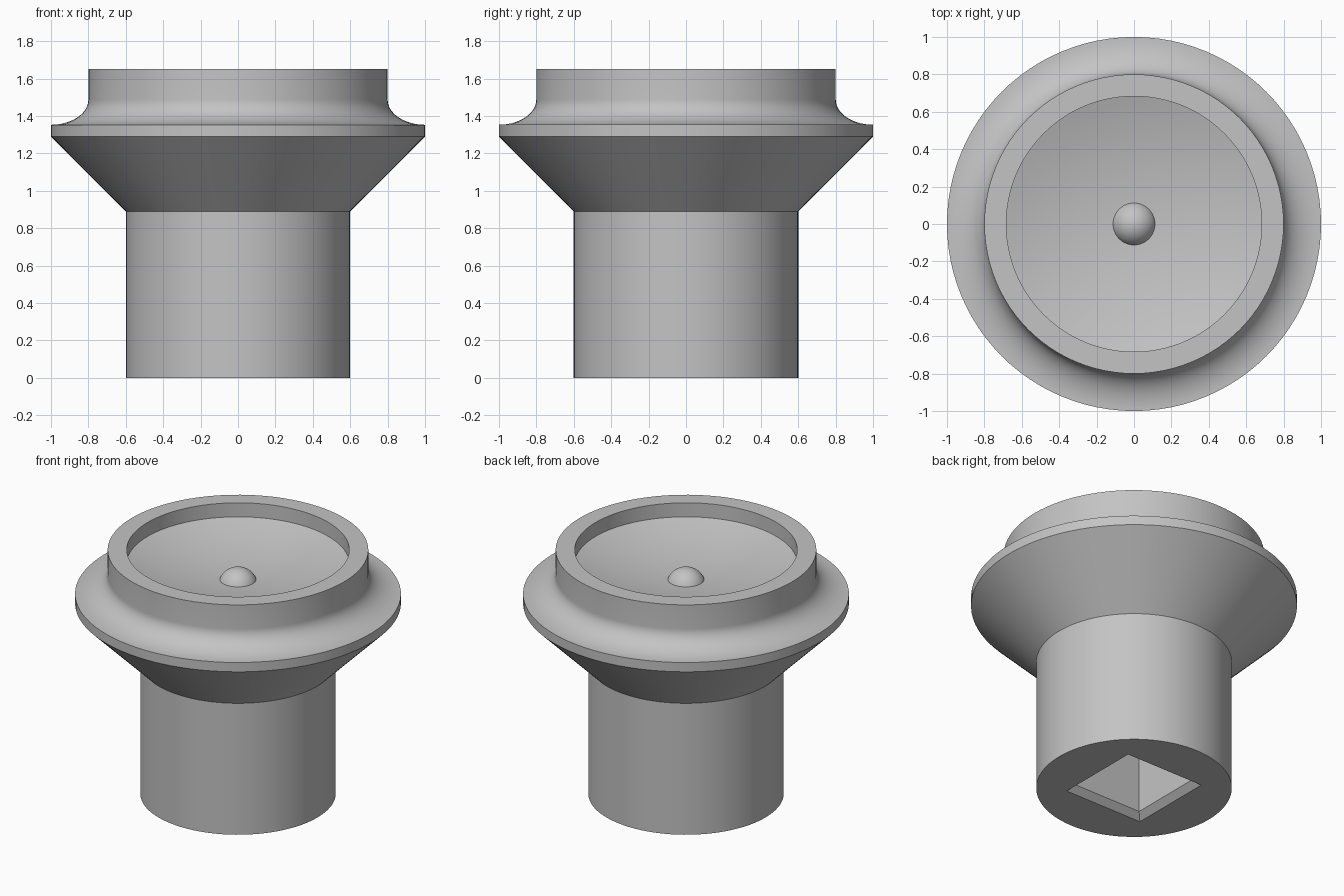
import bpy
import bmesh
import math

if "Cube" in bpy.data.objects:
    bpy.data.objects.remove(bpy.data.objects["Cube"])

SEGMENTS = 96

grey = bpy.data.materials.new("plain grey")
grey.diffuse_color = (0.55, 0.55, 0.55, 1)
grey.use_nodes = True
grey.node_tree.nodes["Principled BSDF"].inputs["Base Color"].default_value = grey.diffuse_color


def make_object(name, bm):
    bmesh.ops.recalc_face_normals(bm, faces=bm.faces)
    mesh = bpy.data.meshes.new(name)
    bm.to_mesh(mesh)
    bm.free()
    mesh.materials.append(grey)
    obj = bpy.data.objects.new(name, mesh)
    bpy.context.collection.objects.link(obj)
    return obj


def lathe(name, profile):
    """Spin (radius, z) points around the z axis."""
    bm = bmesh.new()
    verts = [bm.verts.new((r, 0, z)) for r, z in profile]
    edges = [bm.edges.new(pair) for pair in zip(verts, verts[1:])]
    bmesh.ops.spin(bm, geom=verts + edges, cent=(0, 0, 0), axis=(0, 0, 1),
                   angle=math.tau, steps=SEGMENTS)
    bmesh.ops.remove_doubles(bm, verts=bm.verts, dist=1e-5)
    bmesh.ops.dissolve_degenerate(bm, edges=bm.edges, dist=1e-6)
    return make_object(name, bm)


def shade(obj):
    bpy.ops.object.select_all(action='DESELECT')
    obj.select_set(True)
    bpy.context.view_layer.objects.active = obj
    bpy.ops.object.shade_smooth_by_angle(angle=math.radians(30))


# Body: shaft, flared collar, concave shoulder, raised rim and shallow dish
profile = [(0, 0), (0.6, 0), (0.6, 0.89), (1.0, 1.29), (1.0, 1.353)]
for i in range(1, 17):
    a = math.pi / 2 * i / 16
    profile.append((1.0 - 0.2 * math.sin(a), 1.488 - 0.135 * math.cos(a)))
profile += [(0.8, 1.65), (0.683, 1.65)]
for i in range(13):
    t = 1 - i / 12
    profile.append((0.683 * t, 1.448 + 0.107 * t * t))
body = lathe("body", profile)

# Square socket with a chamfered mouth, cut into the underside
bm = bmesh.new()
rings = []
for half, z in [(0.333, -0.04), (0.253, 0.04), (0.253, 0.6)]:
    rings.append([bm.verts.new((x * half, y * half, z))
                  for x, y in [(-1, -1), (1, -1), (1, 1), (-1, 1)]])
for low, high in zip(rings, rings[1:]):
    for i in range(4):
        j = (i + 1) % 4
        bm.faces.new((low[i], low[j], high[j], high[i]))
bm.faces.new(rings[0][::-1])
bm.faces.new(rings[-1])
cutter = make_object("socket_cutter", bm)
cutter.hide_render = True

cut = body.modifiers.new("socket", 'BOOLEAN')
cut.operation = 'DIFFERENCE'
cut.solver = 'EXACT'
cut.object = cutter
bpy.context.view_layer.objects.active = body
body.select_set(True)
bpy.ops.object.modifier_apply(modifier=cut.name)
bpy.data.objects.remove(cutter)
shade(body)

# Small round button in the middle of the dish
steps = 14
dome = [(0.122 * math.sin(a), 1.403 + 0.122 * math.cos(a))
        for a in (math.pi / 2 * i / steps for i in range(steps + 1))]
shade(lathe("centre_button", dome))
